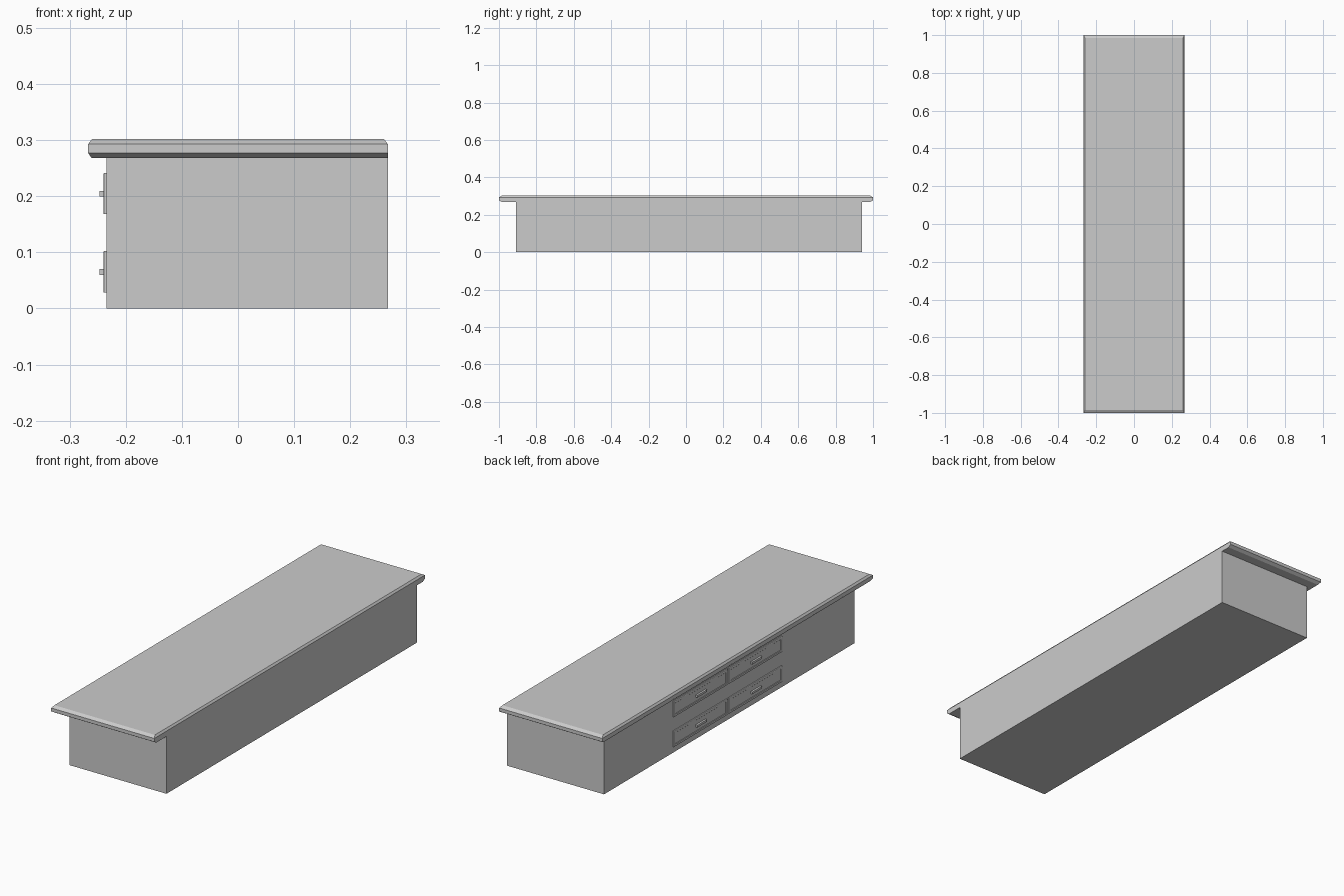
import bpy, bmesh

if "Cube" in bpy.data.objects:
    bpy.data.objects.remove(bpy.data.objects["Cube"])


def finish(bm, name):
    bmesh.ops.recalc_face_normals(bm, faces=bm.faces)
    mesh = bpy.data.meshes.new(name)
    bm.to_mesh(mesh)
    bm.free()
    obj = bpy.data.objects.new(name, mesh)
    bpy.context.collection.objects.link(obj)
    return obj


def loft(name, rings):
    """Closed solid through rectangles (x0, x1, y0, y1, z)."""
    bm = bmesh.new()
    loops = [[bm.verts.new((x, y, z)) for x, y in
              ((x0, y0), (x1, y0), (x1, y1), (x0, y1))]
             for x0, x1, y0, y1, z in rings]
    for a, b in zip(loops, loops[1:]):
        for i in range(4):
            j = (i + 1) % 4
            bm.faces.new((a[i], a[j], b[j], b[i]))
    bm.faces.new(loops[0][::-1])
    bm.faces.new(loops[-1])
    return finish(bm, name)


def box(name, x0, x1, y0, y1, z0, z1):
    return loft(name, [(x0, x1, y0, y1, z0), (x0, x1, y0, y1, z1)])


def drawer_front(name, y0, y1, z0, z1):
    """Thin slab with a raised border around a shallow sunken panel."""
    bm = bmesh.new()
    layers = ((-0.234, 0), (-0.239, 0), (-0.240, 0.002),
              (-0.240, 0.010), (-0.238, 0.012))
    loops = [[bm.verts.new((x, y, z)) for y, z in
              ((y0 + d, z0 + d), (y1 - d, z0 + d),
               (y1 - d, z1 - d), (y0 + d, z1 - d))] for x, d in layers]
    for a, b in zip(loops, loops[1:]):
        for i in range(4):
            j = (i + 1) % 4
            bm.faces.new((a[i], a[j], b[j], b[i]))
    bm.faces.new(loops[0][::-1])
    bm.faces.new(loops[-1])
    return finish(bm, name)


# Cabinet body
box("cabinet_body", -0.234, 0.267, -0.91, 0.94, 0, 0.27)

# Counter top, chamfered edges, flush with the body at the rear (+x)
loft("counter_top", [
    (-0.261, 0.267, -0.985, 0.985, 0.268),
    (-0.267, 0.267, -1.0, 1.0, 0.277),
    (-0.267, 0.267, -1.0, 1.0, 0.293),
    (-0.260, 0.260, -0.985, 0.985, 0.302)])

# Two columns and two rows of drawers with bar handles
for row, (z0, z1) in (("lower", (0.028, 0.102)), ("upper", (0.168, 0.241))):
    for col, (y0, y1) in (("right", (-0.37, 0.022)), ("left", (0.036, 0.43))):
        drawer_front(f"drawer_{row}_{col}", y0, y1, z0, z1)
        yc, zc = (y0 + y1) / 2, (z0 + z1) / 2
        box(f"handle_{row}_{col}", -0.247, -0.2375,
            yc - 0.036, yc + 0.036, zc - 0.005, zc + 0.005)
